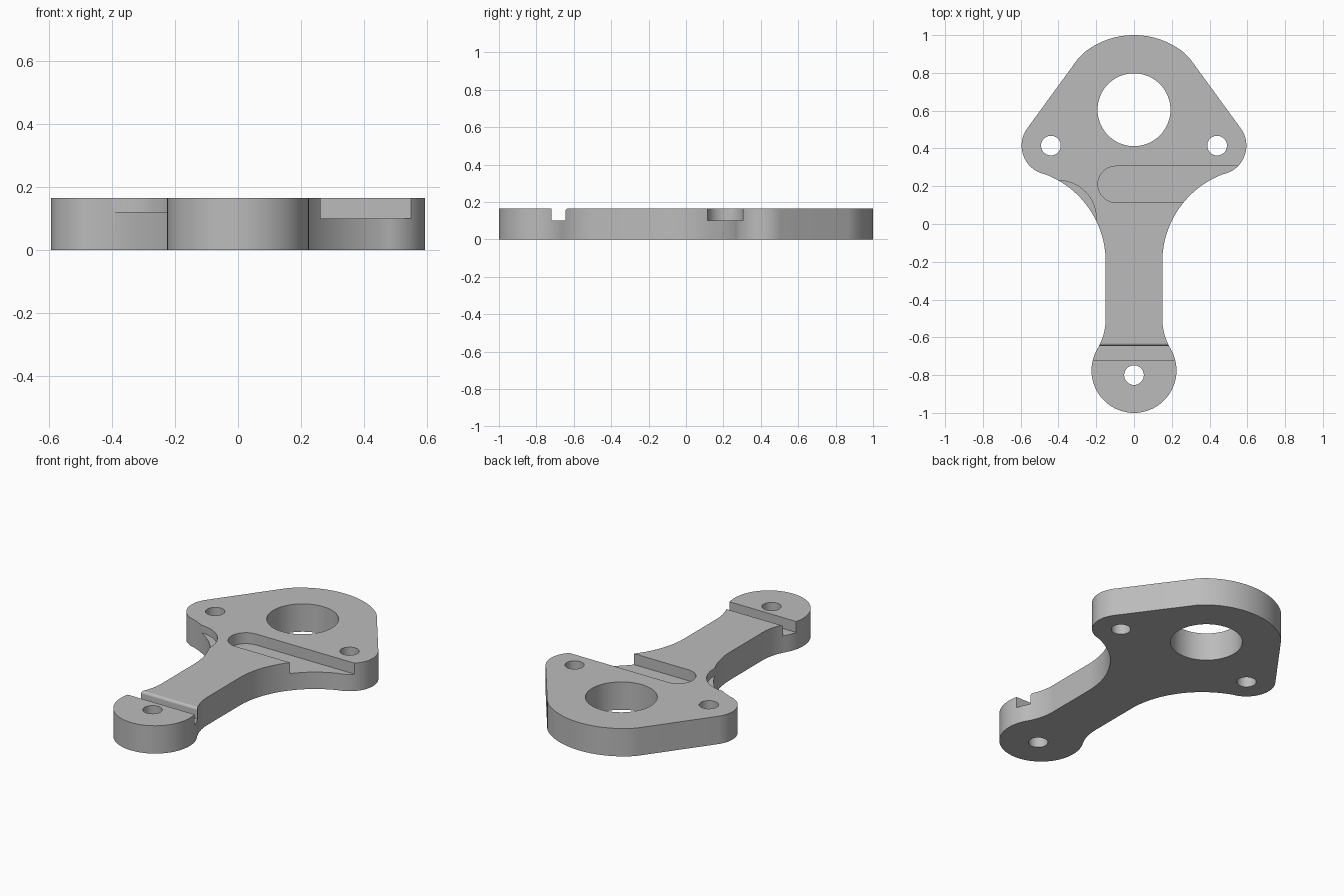
import bpy, bmesh
from math import radians, sin, cos
from mathutils import Vector

cube = bpy.data.objects.get("Cube")
if cube:
    bpy.data.objects.remove(cube, do_unlink=True)

HEIGHT = 0.165
FLOOR = 0.10

metal = bpy.data.materials.new("plain grey")
metal.use_nodes = True
grey = (0.5, 0.5, 0.5, 1)
metal.diffuse_color = grey
metal.node_tree.nodes["Principled BSDF"].inputs["Base Color"].default_value = grey


def arc(cx, cy, r, start, end, n=24):
    """Points on an arc, angles in degrees."""
    angles = [radians(start + (end - start) * i / n) for i in range(n + 1)]
    return [(cx + r * cos(a), cy + r * sin(a)) for a in angles]


def circle(cx, cy, r, n=64):
    return arc(cx, cy, r, 0, 360, n)[:-1]


def prism(name, points, low, high, along_x=False):
    """Extrude a closed profile along z, or along x for a (y, z) profile."""
    bm = bmesh.new()
    place = (lambda p: (low, *p)) if along_x else (lambda p: (*p, low))
    face = bm.faces.new([bm.verts.new(place(p)) for p in points])
    moved = bmesh.ops.extrude_face_region(bm, geom=[face])["geom"]
    step = Vector((high - low, 0, 0) if along_x else (0, 0, high - low))
    bmesh.ops.translate(bm, vec=step, verts=[v for v in moved if isinstance(v, bmesh.types.BMVert)])
    bmesh.ops.recalc_face_normals(bm, faces=bm.faces)
    mesh = bpy.data.meshes.new(name)
    bm.to_mesh(mesh)
    bm.free()
    mesh.materials.append(metal)
    obj = bpy.data.objects.new(name, mesh)
    bpy.context.collection.objects.link(obj)
    return obj


# Bracket outline: right half from the crown down to the foot, then mirrored
half = arc(0, 0.577, 0.423, 90, 53)
a, b, c = Vector(half[-1]), Vector((0.283, 0.893)), Vector((0.303, 0.866))
for i in range(1, 7):
    t = i / 6
    half.append(tuple(a * (1 - t) ** 2 + b * 2 * t * (1 - t) + c * t * t))
half += arc(0.44, 0.415, 0.155, 36, -71.5)
half += arc(0.645, -0.2, 0.495, 108.5, 180, 32)[1:]
half += arc(0.467, -0.5, 0.317, 180, 210.5)
half += arc(0, -0.775, 0.225, 30.5, -90, 32)[1:]
outline = half + [(-x, y) for x, y in half[-2:0:-1]]
bracket = prism("bracket", outline, 0, HEIGHT)

# Through holes: bore, two lobe holes, foot hole
holes = [(0, 0.605, 0.193), (-0.44, 0.415, 0.052), (0.44, 0.415, 0.052), (0, -0.8, 0.052)]
cutters = [prism("hole_cutter", circle(*h), -0.1, 0.3) for h in holes]

# Round-ended slot, open on the left side
slot = arc(-0.095, 0.21, 0.096, 90, 270, 32) + [(0.8, 0.114), (0.8, 0.306)]
cutters.append(prism("slot_cutter", slot, FLOOR, 0.3))

# Shallow crescent ledge at the neck
cutters.append(prism("ledge_cutter", circle(-0.4, 0.03, 0.2), 0.12, 0.3))

# Cross groove above the foot, with one rounded lip
groove = [(-0.72, 0.3), (-0.72, FLOOR), (-0.645, FLOOR)]
groove += arc(-0.63, HEIGHT - 0.015, 0.015, 180, 90, 8) + [(-0.63, 0.3)]
cutters.append(prism("groove_cutter", groove, -0.5, 0.5, along_x=True))

bpy.ops.object.select_all(action="DESELECT")
bpy.context.view_layer.objects.active = bracket
bracket.select_set(True)
for cutter in cutters:
    cutter.hide_render = True
    mod = bracket.modifiers.new("cut", "BOOLEAN")
    mod.operation = "DIFFERENCE"
    mod.solver = "EXACT"
    mod.object = cutter
    bpy.ops.object.modifier_apply(modifier=mod.name)
    bpy.data.objects.remove(cutter, do_unlink=True)

bpy.ops.object.shade_smooth_by_angle(angle=radians(30))
